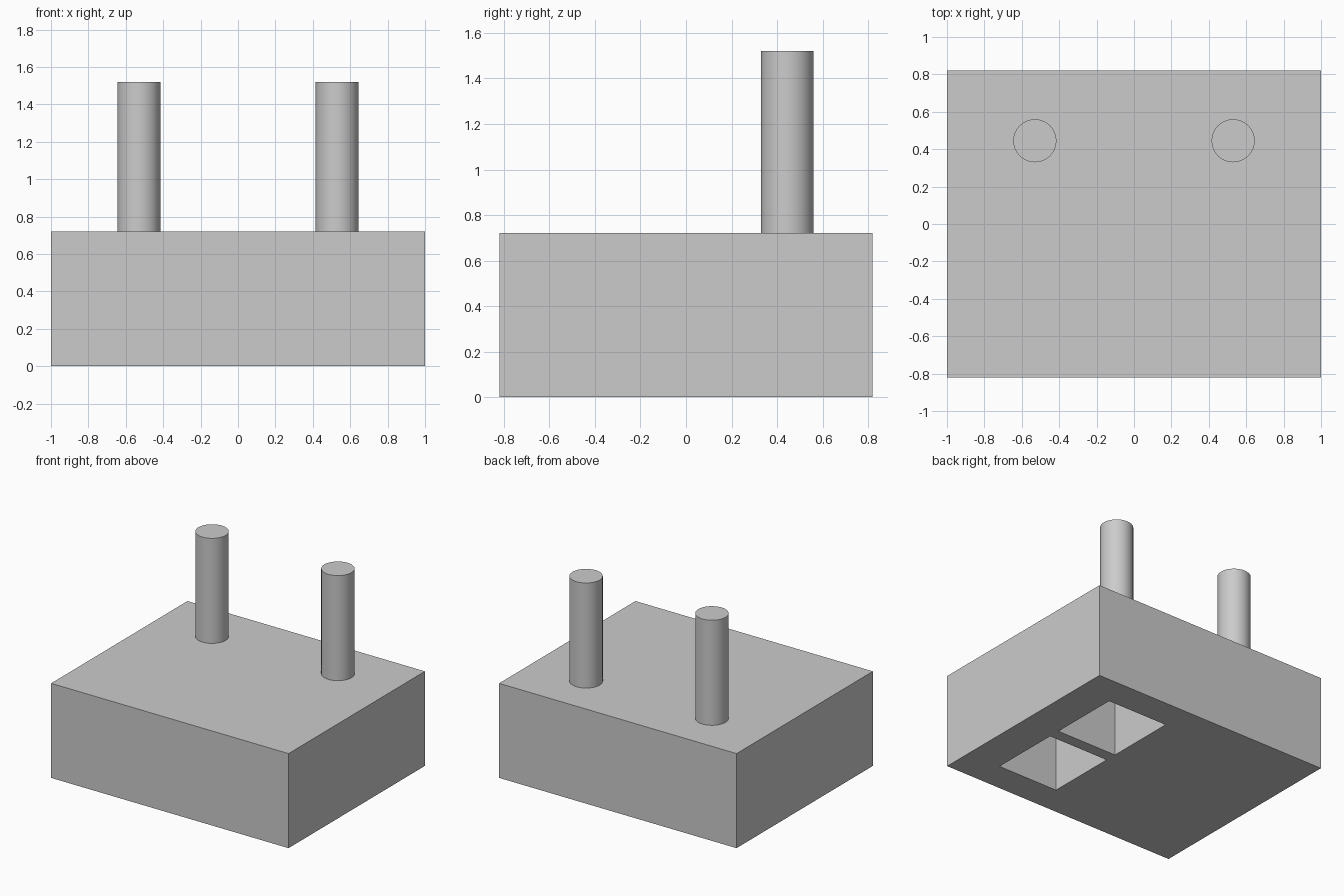
import bpy

cube = bpy.data.objects.get("Cube")
if cube:
    bpy.data.objects.remove(cube, do_unlink=True)

grey = bpy.data.materials.new("light_grey")
grey.use_nodes = True
colour = (0.6, 0.6, 0.6, 1.0)
grey.diffuse_color = colour
grey.node_tree.nodes["Principled BSDF"].inputs["Base Color"].default_value = colour

BLOCK_TOP = 0.72
PIN_TOP = 1.52
POCKET_DEPTH = 0.5


def box(name, low, high):
    centre = [(a + b) / 2 for a, b in zip(low, high)]
    bpy.ops.mesh.primitive_cube_add(size=1, location=centre)
    obj = bpy.context.object
    obj.name = name
    obj.scale = [b - a for a, b in zip(low, high)]
    bpy.ops.object.transform_apply(location=True, rotation=False, scale=True)
    obj.data.materials.append(grey)
    return obj


# Solid body
body = box("body_block", (-1, -0.82, 0), (1, 0.82, BLOCK_TOP))

# Two rectangular pockets in the underside
for side in (-1, 1):
    y_low, y_high = sorted((side * 0.045, side * 0.59))
    cutter = box("pocket_cutter", (0.21, y_low, -0.1), (0.72, y_high, POCKET_DEPTH))
    cutter.hide_render = True
    cut = body.modifiers.new("pocket", "BOOLEAN")
    cut.operation = "DIFFERENCE"
    cut.solver = "EXACT"
    cut.object = cutter
    bpy.context.view_layer.objects.active = body
    bpy.ops.object.modifier_apply(modifier=cut.name)
    bpy.data.objects.remove(cutter, do_unlink=True)

# Upright round pins
for name, x in (("right_pin", -0.53), ("left_pin", 0.53)):
    bpy.ops.mesh.primitive_cylinder_add(
        vertices=64, radius=0.115, depth=PIN_TOP - BLOCK_TOP,
        location=(x, 0.445, (PIN_TOP + BLOCK_TOP) / 2))
    pin = bpy.context.object
    pin.name = name
    pin.data.materials.append(grey)
    bpy.ops.object.shade_smooth_by_angle()
